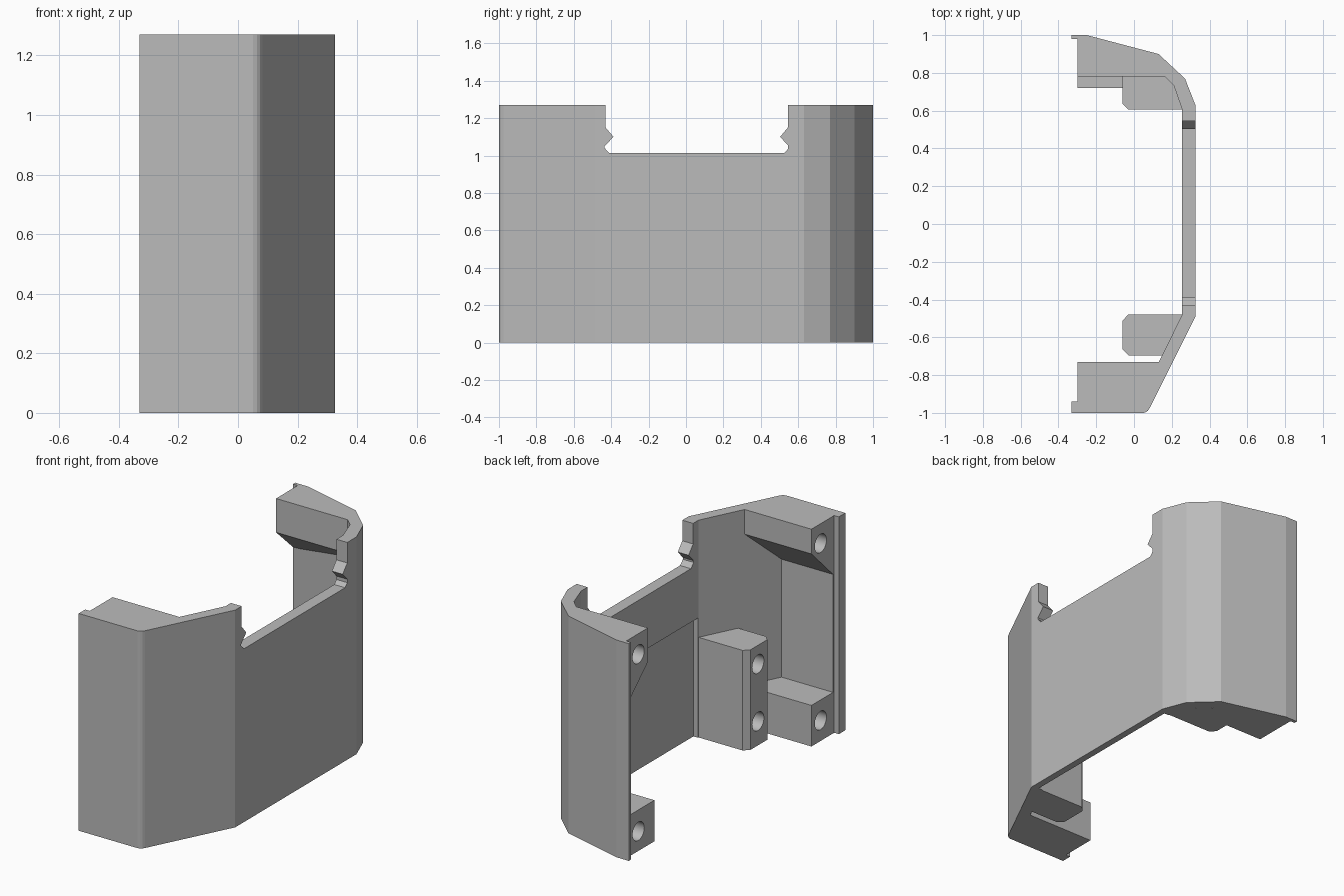
import bpy, bmesh, math
from mathutils import Vector

if "Cube" in bpy.data.objects:
    bpy.data.objects.remove(bpy.data.objects["Cube"], do_unlink=True)

HEIGHT = 1.27
POST_H = 0.585
LEDGE_H = 0.24

grey = bpy.data.materials.new("plain grey")
grey.use_nodes = True
grey.diffuse_color = (0.5, 0.5, 0.5, 1)
grey.node_tree.nodes["Principled BSDF"].inputs["Base Color"].default_value = (0.5, 0.5, 0.5, 1)


def prism(name, outline, lo, hi, along="z"):
    """Extrude an outline: (x, y) along z, or (y, z) along x."""
    bm = bmesh.new()
    place = (lambda a, b, t: (a, b, t)) if along == "z" else (lambda a, b, t: (t, a, b))
    face = bm.faces.new([bm.verts.new(place(a, b, lo)) for a, b in outline])
    new = bmesh.ops.extrude_face_region(bm, geom=[face])["geom"]
    shift = Vector(place(0, 0, hi - lo))
    bmesh.ops.translate(bm, vec=shift, verts=[v for v in new if isinstance(v, bmesh.types.BMVert)])
    bmesh.ops.recalc_face_normals(bm, faces=bm.faces)
    mesh = bpy.data.meshes.new(name)
    bm.to_mesh(mesh)
    bm.free()
    mesh.materials.append(grey)
    obj = bpy.data.objects.new(name, mesh)
    bpy.context.scene.collection.objects.link(obj)
    return obj


def cut(obj, cutter):
    """Subtract a cutter for good and discard it."""
    mod = obj.modifiers.new("cut", "BOOLEAN")
    mod.operation, mod.solver, mod.object = "DIFFERENCE", "EXACT", cutter
    bpy.context.view_layer.update()
    bpy.ops.object.select_all(action="DESELECT")
    bpy.context.view_layer.objects.active = obj
    obj.select_set(True)
    bpy.ops.object.modifier_apply(modifier=mod.name)
    bpy.data.objects.remove(cutter, do_unlink=True)


def drill(obj, x, y, z, radius=0.054, depth=0.25):
    """Blind screw hole running in from the open side."""
    ring = [(y + radius * math.cos(k * math.tau / 24), z + radius * math.sin(k * math.tau / 24))
            for k in range(24)]
    cut(obj, prism("hole_cutter", ring, x - 0.05, x + depth, "x"))


def smooth(obj):
    bpy.ops.object.select_all(action="DESELECT")
    bpy.context.view_layer.objects.active = obj
    obj.select_set(True)
    bpy.ops.object.shade_smooth_by_angle(angle=math.radians(20))


# Bent outer wall with a lip at each end
outer = [(-0.33, 1.0), (-0.25, 1.0), (0.13, 0.9), (0.27, 0.77), (0.325, 0.63), (0.325, -0.49),
         (0.082, -0.976), (0.074, -0.988), (0.063, -0.996), (0.05, -1.0), (-0.33, -1.0)]
inner = [(-0.33, -0.94), (-0.3, -0.94), (-0.3, -0.93), (0.033, -0.93), (0.255, -0.48),
         (0.255, 0.605), (0.21, 0.735), (0.105, 0.835), (-0.25, 0.93), (-0.3, 0.935),
         (-0.3, 0.98), (-0.33, 0.98)]
wall = prism("outer_wall", outer + inner, 0, HEIGHT)

# Top opening with a pointed catch on each side
opening = [(-0.43, 1.4), (-0.43, 1.15), (-0.388, 1.1), (-0.435, 1.05), (-0.435, 1.04), (-0.41, 1.013),
           (0.525, 1.013), (0.545, 1.035), (0.545, 1.055), (0.503, 1.1), (0.545, 1.15), (0.545, 1.4)]
cut(wall, prism("opening_cutter", opening, 0.2, 0.4, "x"))

# Shallow recess on the inside of the main panel
recess = [(-0.475, -0.1), (0.6, -0.1), (0.6, 0.7), (-0.475, 0.7)]
cut(wall, prism("recess_cutter", recess, 0.2, 0.285, "x"))

# Front corner blocks
front_corner = [(-0.3, -0.73), (0.132, -0.73), (0.033, -0.93), (-0.3, -0.93)]
front_top = prism("front_upper_block", front_corner, 0.9, HEIGHT)
cut(front_top, prism("wedge_cutter", [(-0.7, 1.155), (-0.96, 0.9), (-0.96, 0.8), (-0.7, 0.8)], -0.5, 0.4, "x"))
drill(front_top, -0.3, -0.815, 1.155)
front_bottom = prism("front_lower_block", front_corner, 0, LEDGE_H)
drill(front_bottom, -0.3, -0.815, 0.12)

# Back corner blocks
back_curve = [(0.105, 0.835), (-0.25, 0.93), (-0.3, 0.935)]
lip_fill = [(-0.3, 0.98)]
back_top = prism("back_upper_block", [(-0.3, 0.78), (0.163, 0.78)] + back_curve, 0.88, HEIGHT)
cut(back_top, prism("wedge_cutter", [(0.75, 1.1), (0.97, 0.895), (0.97, 0.8), (0.75, 0.8)], -0.5, 0.4, "x"))
drill(back_top, -0.3, 0.868, 1.15)
back_bottom = prism("back_lower_block", [(-0.3, 0.72), (-0.06, 0.72), (-0.06, 0.79), (-0.03, 0.82),
                                         (0.12, 0.82)] + back_curve, 0, LEDGE_H)
drill(back_bottom, -0.3, 0.868, 0.115)

# Screw posts with chamfered edges
front_post = prism("front_post", [(0.255, -0.48), (-0.03, -0.48), (-0.06, -0.51), (-0.06, -0.665),
                                  (-0.03, -0.695), (0.149, -0.695)], 0, POST_H)
back_post = prism("back_post", [(0.255, 0.605), (-0.03, 0.605), (-0.06, 0.635), (-0.06, 0.79),
                                (-0.03, 0.82), (0.12, 0.82), (0.21, 0.735)], 0, POST_H)
drill(front_post, -0.06, -0.58, 0.14)
drill(front_post, -0.06, -0.58, 0.475)
drill(back_post, -0.06, 0.712, 0.475)

for part in (front_top, front_bottom, back_top, back_bottom, front_post, back_post):
    smooth(part)
